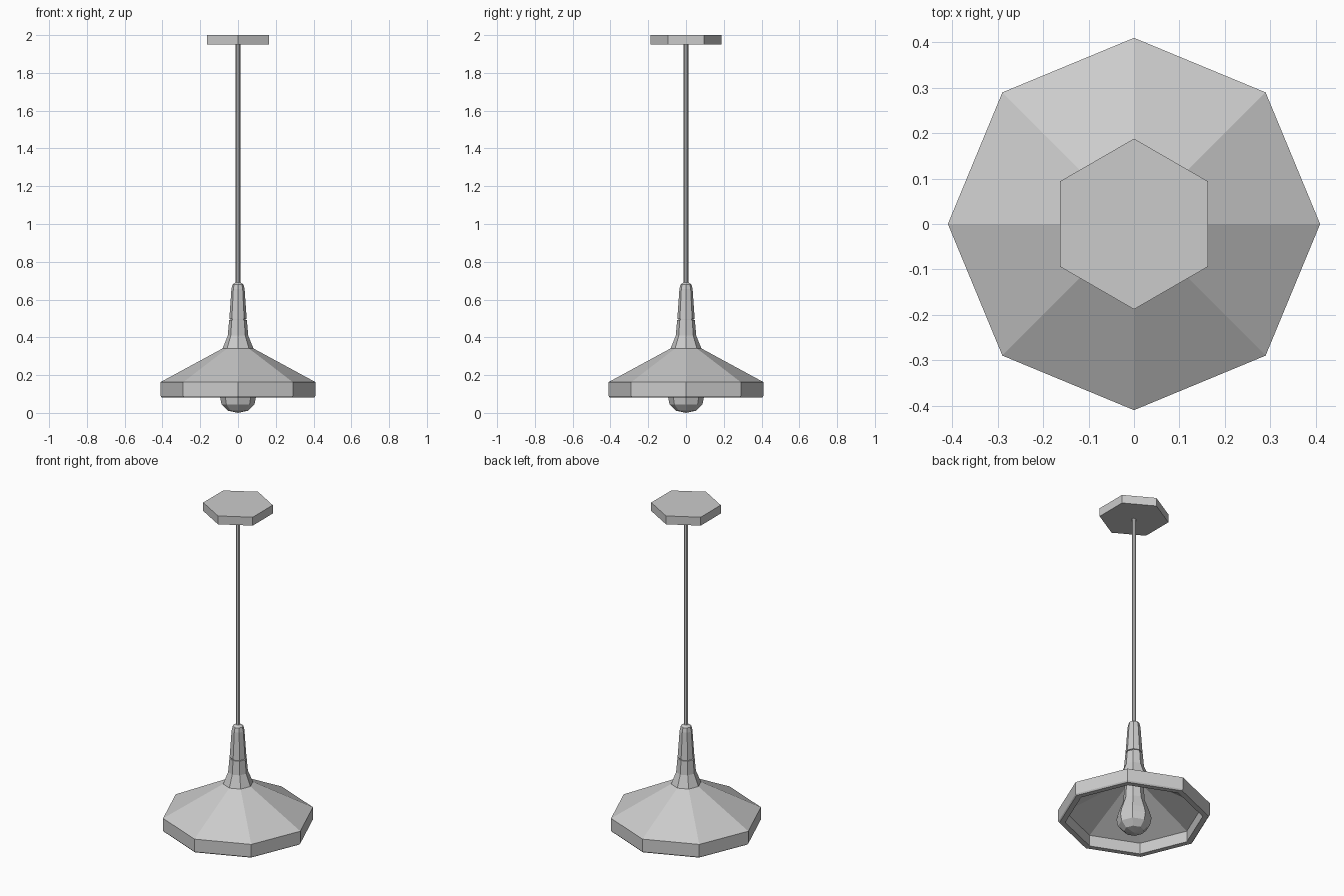
import bpy
import bmesh
from math import cos, sin, tau

cube = bpy.data.objects.get("Cube")
if cube:
    bpy.data.objects.remove(cube, do_unlink=True)

grey = bpy.data.materials.new("light grey")
grey.use_nodes = True
COLOUR = (0.6, 0.6, 0.6, 1)
grey.diffuse_color = COLOUR
grey.node_tree.nodes["Principled BSDF"].inputs["Base Color"].default_value = COLOUR


def lathe(name, profile, sides=8, turn=0.0, closed=False):
    """Revolve (radius, height) points into a flat-faced part."""
    bm = bmesh.new()
    rings = []
    for r, z in profile:
        if r == 0:
            rings.append([bm.verts.new((0, 0, z))] * sides)
        else:
            rings.append([bm.verts.new((r * cos(turn + tau * i / sides),
                                        r * sin(turn + tau * i / sides), z))
                          for i in range(sides)])
    pairs = list(zip(rings, rings[1:]))
    if closed:
        pairs.append((rings[-1], rings[0]))
    for low, high in pairs:
        for i in range(sides):
            j = (i + 1) % sides
            corners = [low[i], low[j], high[j], high[i]]
            bm.faces.new(list(dict.fromkeys(corners)))
    if not closed:
        for ring in (rings[0], rings[-1]):
            if ring[0] is not ring[1]:
                bm.faces.new(ring)
    bmesh.ops.recalc_face_normals(bm, faces=bm.faces)
    mesh = bpy.data.meshes.new(name)
    bm.to_mesh(mesh)
    bm.free()
    mesh.materials.append(grey)
    obj = bpy.data.objects.new(name, mesh)
    bpy.context.collection.objects.link(obj)
    return obj


# Ceiling plate and hanging rod
lathe("ceiling_plate", [(0.188, 1.95), (0.188, 2.0)], sides=6, turn=tau / 4)
lathe("rod", [(0.012, 0.67), (0.012, 1.96)])

# Socket cap above the groove, flared neck below it
lathe("socket_cap", [(0.046, 0.497), (0.035, 0.655), (0.029, 0.68), (0.013, 0.69)])
lathe("socket_groove", [(0.04, 0.485), (0.04, 0.5)])
lathe("neck", [(0.083, 0.338), (0.054, 0.41), (0.047, 0.491)])

# Hollow shade with a thick upright rim
lathe("shade", [(0.08, 0.342), (0.41, 0.163), (0.41, 0.09), (0.404, 0.082),
                (0.372, 0.082), (0.372, 0.148), (0.06, 0.318)], closed=True)
lathe("shade_ceiling", [(0.075, 0.315), (0.075, 0.335)])

# Pear-shaped bulb
lathe("bulb", [(0, 0), (0.055, 0.012), (0.087, 0.045), (0.095, 0.085),
               (0.085, 0.125), (0.058, 0.2), (0.05, 0.32)])
